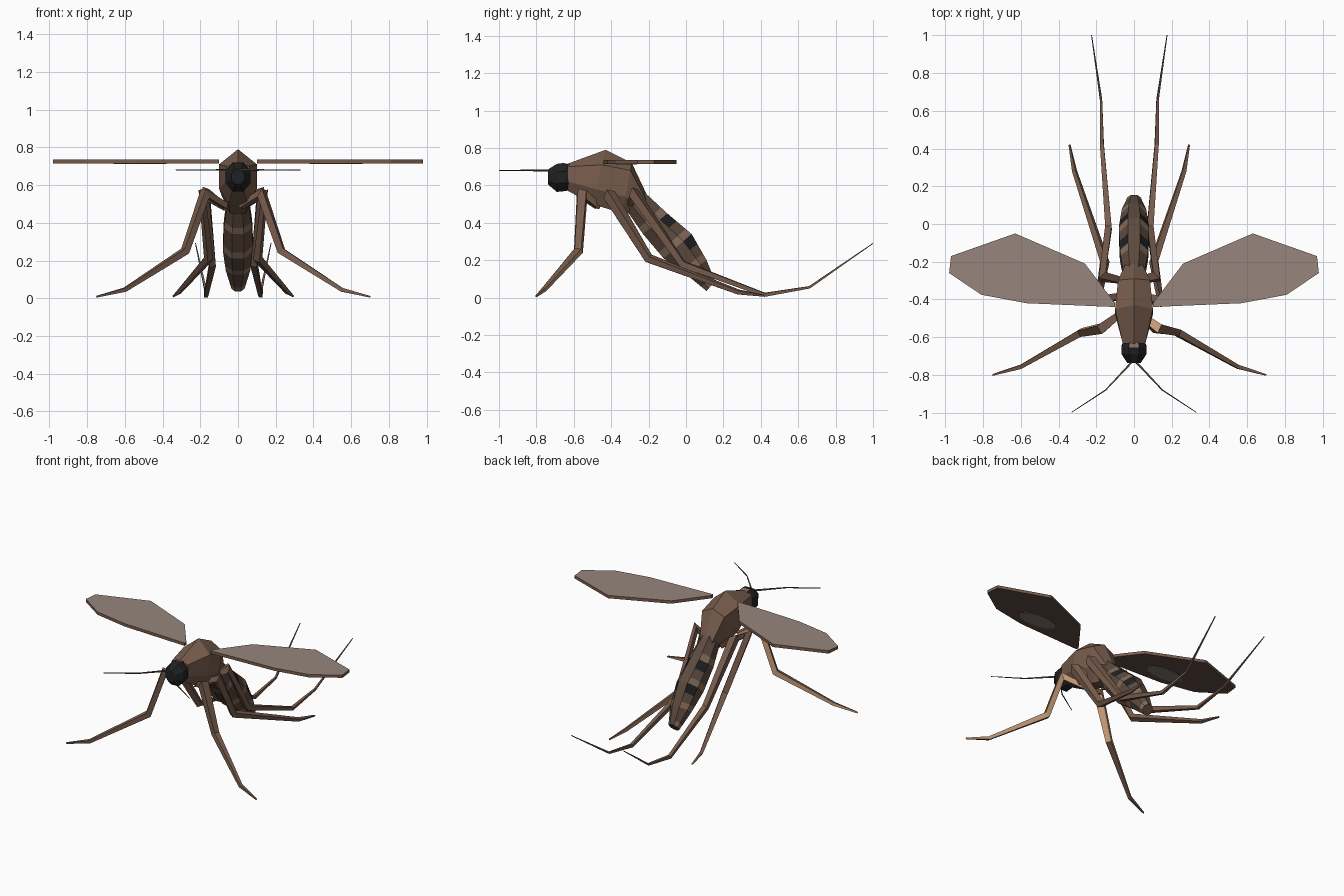
import bpy, bmesh
from math import cos, sin, pi
from mathutils import Vector, Matrix

if "Cube" in bpy.data.objects:
    bpy.data.objects.remove(bpy.data.objects["Cube"])


def material(name, rgb):
    m = bpy.data.materials.new(name)
    m.use_nodes = True
    m.diffuse_color = (*rgb, 1)
    bsdf = m.node_tree.nodes["Principled BSDF"]
    bsdf.inputs["Base Color"].default_value = (*rgb, 1)
    bsdf.inputs["Roughness"].default_value = 0.9
    return m


BROWN = material("brown", (0.19, 0.11, 0.075))
DARK = material("dark brown", (0.11, 0.07, 0.05))
STRIPE = material("light brown", (0.24, 0.15, 0.10))
TAN = material("tan", (0.55, 0.32, 0.18))
BLACK = material("black", (0.014, 0.015, 0.016))
TAUPE = material("wing taupe", (0.31, 0.24, 0.20))
GREY = material("wing grey", (0.21, 0.18, 0.165))


def finish(name, bm, mats, rule=None):
    """Turn a bmesh into an object; rule(face) picks the material slot."""
    bmesh.ops.recalc_face_normals(bm, faces=bm.faces)
    bm.normal_update()
    if rule:
        for f in bm.faces:
            f.material_index = rule(f)
    me = bpy.data.meshes.new(name)
    bm.to_mesh(me)
    bm.free()
    for m in mats:
        me.materials.append(m)
    ob = bpy.data.objects.new(name, me)
    bpy.context.collection.objects.link(ob)
    return ob


def loft(name, rings, mats, rule=None, band_rule=None):
    """Skin a row of equal rings and cap both ends."""
    bm = bmesh.new()
    vs = [[bm.verts.new(p) for p in ring] for ring in rings]
    n = len(vs[0])
    for i, (a, b) in enumerate(zip(vs, vs[1:])):
        for k in range(n):
            j = (k + 1) % n
            f = bm.faces.new((a[k], a[j], b[j], b[k]))
            if band_rule:
                f.material_index = band_rule(i, k)
    bm.faces.new(vs[0])
    bm.faces.new(vs[-1])
    return finish(name, bm, mats, rule)


def tube(name, path, radii, mats, rule=None):
    """Four-sided tapering tube with mitred joints."""
    pts = [Vector(p) for p in path]
    segs = [(b - a).normalized() for a, b in zip(pts, pts[1:])]
    frame_dir = segs[0]
    u = frame_dir.cross(Vector((0.2, 0.1, 1))).normalized()
    rings = []
    for i, (p, r) in enumerate(zip(pts, radii)):
        a, b = segs[max(i - 1, 0)], segs[min(i, len(segs) - 1)]
        t = (a + b).normalized()
        u = frame_dir.rotation_difference(t) @ u
        frame_dir = t
        v = t.cross(u)
        r *= min(1 / max(t.dot(a), 0.1), 1.5)
        rings.append([p + (u * x + v * y) * r
                      for x, y in ((1, 1), (-1, 1), (-1, -1), (1, -1))])
    return loft(name, rings, mats, rule)


def octagon(top, bottom, w):
    """Flat-topped eight-sided ring between two (y, z) points."""
    top, bottom = Vector((0, *top)), Vector((0, *bottom))
    mid, half = (top + bottom) / 2, (top - bottom) / 2
    k = 1 / cos(pi / 8)
    angles = [pi / 8 + i * pi / 4 for i in range(8)]
    return [mid + half * sin(a) * k + Vector((w * cos(a) * k, 0, 0)) for a in angles]


# Thorax: ridged hump, each ring leaning between its top and bottom y
def thorax_ring(y_top, y_bot, w, top, shoulder, low, bot):
    outline = [(0, top), (w, shoulder), (w, low), (w / 2, bot),
               (-w / 2, bot), (-w, low), (-w, shoulder)]
    return [(x, y_bot + (y_top - y_bot) * (z - bot) / (top - bot), z)
            for x, z in outline]


loft("thorax", [
    thorax_ring(-0.635, -0.63, 0.06, 0.715, 0.70, 0.62, 0.57),
    thorax_ring(-0.43, -0.50, 0.10, 0.79, 0.71, 0.58, 0.50),
    thorax_ring(-0.29, -0.34, 0.085, 0.72, 0.68, 0.54, 0.45),
    thorax_ring(-0.20, -0.30, 0.045, 0.53, 0.52, 0.48, 0.45),
], [BROWN])

# Abdomen: main stations split into bands, striped on flanks and belly
stations = [((-0.24, 0.58), (-0.32, 0.47), 0.055),
            ((-0.10, 0.45), (-0.23, 0.34), 0.075),
            ((0.03, 0.34), (-0.12, 0.21), 0.08),
            ((0.11, 0.20), (0.0, 0.125), 0.065),
            ((0.155, 0.09), (0.11, 0.035), 0.035)]
rings = []
for a, b in zip(stations, stations[1:]):
    for t in (0, 0.38, 0.76):
        rings.append(octagon(Vector(a[0]).lerp(b[0], t), Vector(a[1]).lerp(b[1], t),
                             a[2] + (b[2] - a[2]) * t))
rings.append(octagon(*stations[-1]))


def abdomen_band(i, k):
    if k == 1:                       # back
        return 0
    if i % 3 == 2:
        return 1
    return 2 if i % 3 == 0 and 2 < i < 9 and k in (0, 2) else 0


loft("abdomen", rings, [DARK, STRIPE, BLACK], band_rule=abdomen_band)

# Head with a pale patch at the nape
loft("head", [
    octagon((-0.62, 0.71), (-0.62, 0.575), 0.055),
    octagon((-0.655, 0.72), (-0.64, 0.57), 0.066),
    octagon((-0.69, 0.715), (-0.69, 0.565), 0.066),
    octagon((-0.738, 0.685), (-0.738, 0.605), 0.035),
], [BLACK, STRIPE],
    rule=lambda f: int(f.normal.z > 0.8 and f.calc_center_median().y > -0.66))

# Legs: (x, y, z) joints on one side, mirrored about a slightly shifted axis
legs = {
    "front_leg": ([(0.04, -0.47, 0.49), (0.15, -0.555, 0.555), (0.255, -0.575, 0.25),
                   (0.575, -0.757, 0.045), (0.725, -0.80, 0.008)],
                  (0.016, 0.017, 0.017, 0.010, 0.004)),
    "middle_leg": ([(0.04, -0.38, 0.48), (0.165, -0.41, 0.55), (0.13, -0.20, 0.21),
                    (0.29, 0.28, 0.03), (0.317, 0.42, 0.01)],
                   (0.016, 0.017, 0.017, 0.010, 0.004)),
    "hind_leg": ([(0.04, -0.30, 0.48), (0.145, -0.28, 0.56), (0.11, -0.02, 0.18),
                  (0.145, 0.42, 0.015), (0.15, 0.66, 0.055), (0.20, 1.0, 0.29)],
                 (0.016, 0.017, 0.016, 0.010, 0.006, 0.002)),
}
wing_outline = [(0.10, -0.44), (0.57, -0.42), (0.81, -0.375), (0.98, -0.26),
                (0.97, -0.17), (0.63, -0.05), (0.26, -0.21), (0.10, -0.42)]


def plate(name, outline, z, thickness, mats, rule=None):
    bm = bmesh.new()
    face = bm.faces.new([bm.verts.new((x, y, z)) for x, y in outline])
    out = bmesh.ops.extrude_face_region(bm, geom=[face])
    top = [g for g in out["geom"] if isinstance(g, bmesh.types.BMVert)]
    bmesh.ops.translate(bm, verts=top, vec=(0, 0, thickness))
    return finish(name, bm, mats, rule)


for side, s in (("left", 1), ("right", -1)):
    for name, (path, radii) in legs.items():
        # Front legs are tan on their rear faces
        rule = (lambda f: int(f.normal.y > 0.35)) if name == "front_leg" else None
        tube(f"{side}_{name}", [(s * x - 0.025, y, z) for x, y, z in path],
             radii, [BROWN, TAN], rule)

    # Antennae
    tube(f"{side}_antenna", [(0, -0.72, 0.68), (s * 0.15, -0.88, 0.68),
                             (s * 0.33, -0.998, 0.68)],
         (0.005, 0.003, 0.0015), [DARK])

    # Wings: pale top, dark underside, brown rim
    plate(f"{side}_wing", [(s * x, y) for x, y in wing_outline], 0.715, 0.02,
          [BROWN, TAUPE, DARK],
          lambda f: 1 if f.normal.z > 0.5 else 2 if f.normal.z < -0.5 else 0)
    plate(f"{side}_wing_spot",
          [(s * (0.52 + 0.14 * cos(i * pi / 5)), -0.32 + 0.06 * sin(i * pi / 5))
           for i in range(10)], 0.712, 0.004, [GREY])
